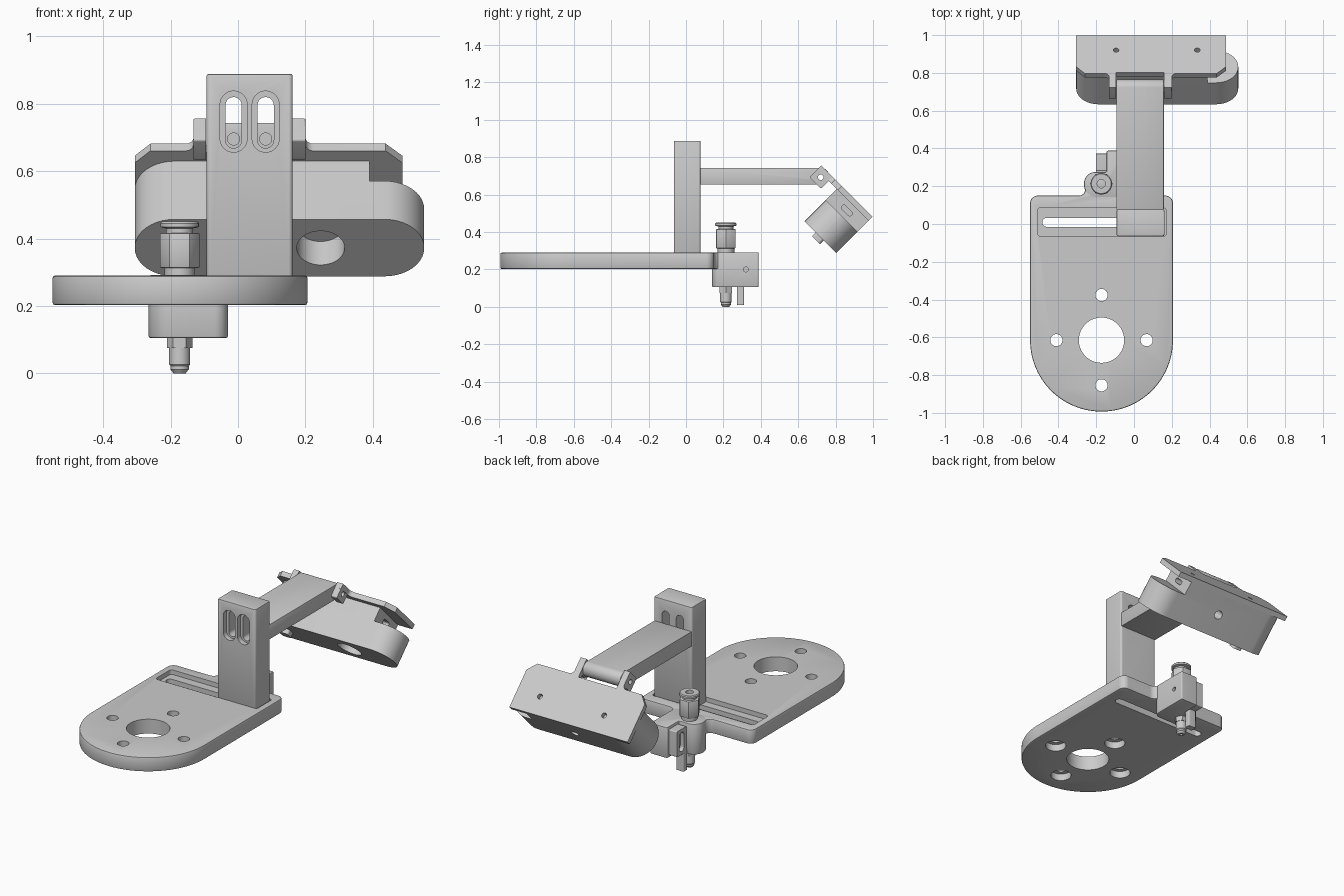
import bpy, bmesh, math
from mathutils import Matrix, Vector

if "Cube" in bpy.data.objects:
    bpy.data.objects.remove(bpy.data.objects["Cube"])

I = Matrix.Identity(4)
# local axes: ALONG_X takes (y,z) profiles, ALONG_Y takes (x,z) profiles (depth = -y)
ALONG_X = Matrix(((0, 0, 1, 0), (1, 0, 0, 0), (0, 1, 0, 0), (0, 0, 0, 1)))
ALONG_Y = Matrix.Rotation(math.pi / 2, 4, 'X')
# tilted head frame, origin on the hinge pin
HEAD = Matrix.Translation((0, 0.72, 0.693)) @ Matrix.Rotation(-math.pi / 4, 4, 'X')


def rounded(pts, seg=10):
    """Polygon from (x, y[, radius]) corners with filleted arcs."""
    out = []
    for i, p in enumerate(pts):
        c = Vector(p[:2])
        r = p[2] if len(p) > 2 else 0
        if not r:
            out.append(c)
            continue
        d1 = (Vector(pts[i - 1][:2]) - c).normalized()
        d2 = (Vector(pts[(i + 1) % len(pts)][:2]) - c).normalized()
        half = d1.angle(d2) / 2
        mid = c + (d1 + d2).normalized() * (r / math.sin(half))
        t = r / math.tan(half)
        a, b = c + d1 * t - mid, c + d2 * t - mid
        a0 = math.atan2(a.y, a.x)
        da = (math.atan2(b.y, b.x) - a0 + math.pi) % (2 * math.pi) - math.pi
        for k in range(seg + 1):
            w = a0 + da * k / seg
            out.append(mid + Vector((math.cos(w), math.sin(w))) * r)
    return out


def rect(x0, x1, y0, y1, r=0):
    return rounded([(x0, y0, r), (x1, y0, r), (x1, y1, r), (x0, y1, r)])


def circle(x, y, r, n=40):
    return [Vector((x + r * math.cos(2 * math.pi * k / n), y + r * math.sin(2 * math.pi * k / n)))
            for k in range(n)]


def apply_mod(ob, mod):
    bpy.ops.object.select_all(action='DESELECT')
    bpy.context.view_layer.objects.active = ob
    ob.select_set(True)
    bpy.ops.object.modifier_apply(modifier=mod.name)


def prism(name, outline, lo, hi, mat=I, bevel=0):
    bm = bmesh.new()
    f = bm.faces.new([bm.verts.new((p.x, p.y, lo)) for p in outline])
    ext = bmesh.ops.extrude_face_region(bm, geom=[f])['geom']
    bmesh.ops.translate(bm, vec=(0, 0, hi - lo), verts=[v for v in ext if isinstance(v, bmesh.types.BMVert)])
    bmesh.ops.remove_doubles(bm, verts=bm.verts, dist=1e-5)
    bmesh.ops.recalc_face_normals(bm, faces=bm.faces)
    bm.transform(mat)
    me = bpy.data.meshes.new(name)
    bm.to_mesh(me)
    bm.free()
    ob = bpy.data.objects.new(name, me)
    bpy.context.collection.objects.link(ob)
    if bevel:
        m = ob.modifiers.new('bevel', 'BEVEL')
        m.width, m.segments, m.limit_method, m.angle_limit = bevel, 2, 'ANGLE', math.radians(40)
        apply_mod(ob, m)
    return ob


def boolean(ob, outline, lo, hi, mat=I, op='DIFFERENCE'):
    tool = prism('cutter', outline, lo, hi, mat)
    tool.hide_render = True
    m = ob.modifiers.new('bool', 'BOOLEAN')
    m.object, m.operation, m.solver = tool, op, 'EXACT'
    apply_mod(ob, m)
    bpy.data.objects.remove(tool)


def lathe(name, x, y, profile, n=32):
    """Turned part from (radius, z) points; first and last radius may be 0."""
    bm = bmesh.new()
    vs = [bm.verts.new((r, 0, z)) for r, z in profile]
    es = [bm.edges.new(e) for e in zip(vs, vs[1:])]
    bmesh.ops.spin(bm, geom=vs + es, axis=(0, 0, 1), cent=(0, 0, 0), steps=n, angle=2 * math.pi)
    bmesh.ops.remove_doubles(bm, verts=bm.verts, dist=1e-5)
    bmesh.ops.recalc_face_normals(bm, faces=bm.faces)
    me = bpy.data.meshes.new(name)
    bm.to_mesh(me)
    bm.free()
    ob = bpy.data.objects.new(name, me)
    ob.location = (x, y, 0)
    bpy.context.collection.objects.link(ob)


# base plate with round end, sliding slot and bolt circle
CX, CY = -0.172, -0.615
plate = prism('base_plate', rounded([
    (-0.55, -0.993, 0.3775), (0.206, -0.993, 0.3775), (0.206, 0.15, 0.04), (-0.035, 0.15, 0.04),
    (-0.035, 0.22), (-0.258, 0.22), (-0.258, 0.15, 0.035), (-0.55, 0.15, 0.04)], 24), 0.203, 0.29, bevel=0.007)
boolean(plate, circle(CX, CY, 0.12, 64), 0.1, 0.4)
for k in range(4):
    hx, hy = CX + 0.239 * math.cos(k * math.pi / 2), CY + 0.239 * math.sin(k * math.pi / 2)
    boolean(plate, circle(hx, hy, 0.032), 0.1, 0.4)
    boolean(plate, circle(hx, hy, 0.058), 0.1, 0.245)
boolean(plate, rect(-0.51, 0.17, -0.065, 0.085, 0.015), 0.262, 0.4)
boolean(plate, rect(-0.485, 0.14, -0.015, 0.032, 0.023), 0.1, 0.4)

# boss holding the nozzle, with rear clamp flange
boss = prism('nozzle_boss', rounded([
    (-0.265, 0.14, 0.07), (-0.03, 0.14, 0.04), (-0.03, 0.388, 0.008), (-0.145, 0.388, 0.008),
    (-0.145, 0.275), (-0.185, 0.275, 0.01), (-0.265, 0.275, 0.06)]), 0.105, 0.2912, bevel=0.006)
boolean(boss, circle(0.32, 0.2, 0.013, 24), -0.2, 0.1, ALONG_X)

# switch body beside the flange, with its hanging foot
switch = prism('switch_body', rect(0.28, 0.372, 0.12, 0.275, 0.006), -0.2, -0.143, ALONG_X)
boolean(switch, rect(0.305, 0.35, 0.14, 0.255, 0.022), -0.25, -0.175, ALONG_X)
prism('switch_foot', rect(-0.2, -0.15, 0.273, 0.31, 0.006), 0.01, 0.13)

# nozzle and threaded tube fitting
NX, NY = -0.173, 0.213
lathe('fitting_top', NX, NY, [(0, 0.38), (0.022, 0.38), (0.022, 0.45), (0.052, 0.45), (0.057, 0.445),
                              (0.057, 0.434), (0.04, 0.43), (0.04, 0.41), (0, 0.41)])
prism('fitting_hex', circle(NX, NY, 0.06, 6), 0.313, 0.416, bevel=0.004)
lathe('fitting_neck', NX, NY, [(0, 0.28), (0.045, 0.28), (0.045, 0.32), (0, 0.32)])
prism('nozzle_hex', circle(NX, NY, 0.038, 6), 0.075, 0.11)
lathe('nozzle_tip', NX, NY, [(0, 0.08), (0.031, 0.08), (0.031, 0.027), (0.027, 0.022), (0.027, 0.012),
                             (0.018, 0), (0.008, 0), (0.008, 0.02), (0, 0.02)])

# upright column with two stepped slots
column = prism('column', rect(-0.093, 0.162, -0.065, 0.078, 0.012), 0.262, 0.888, bevel=0.006)
for sx in (-0.013, 0.082):
    boolean(column, rect(sx - 0.024, sx + 0.024, 0.668, 0.819, 0.0235), -0.2, 0.2, ALONG_Y)
    boolean(column, rect(sx - 0.04, sx + 0.04, 0.656, 0.837, 0.0395), 0.035, 0.2, ALONG_Y)

# arm with rounded hinge end
arm = prism('arm', rounded([(0.077, 0.653), (0.765, 0.653, 0.044), (0.765, 0.743, 0.044), (0.077, 0.743)]),
            -0.093, 0.158, ALONG_X, 0.003)
boolean(arm, circle(0.72, 0.693, 0.015, 24), -0.3, 0.3, ALONG_X)
for sx in (-0.013, 0.082):
    boolean(arm, circle(sx, 0.695, 0.018, 24), -0.25, 0.0, ALONG_Y)

# tilted sensor head: stadium body, stepped at the right end
body = prism('head_body', rect(-0.306, 0.552, 0.106, 0.345, 0.118), -0.228, 0.018, HEAD)
boolean(body, rect(0.39, 0.7, 0.0, 0.5), -0.067, 0.1, HEAD)
boolean(body, circle(0.245, 0.226, 0.071, 48), -0.3, -0.13, HEAD)
boolean(body, rect(0.19, 0.26, -0.04, -0.013, 0.013), 0.34, 0.5, HEAD @ ALONG_X)
boolean(body, circle(0.12, -0.1, 0.025, 32), -0.5, -0.25, HEAD @ ALONG_Y)
prism('head_button', rect(-0.2, -0.14, 0.19, 0.25, 0.015), -0.256, -0.22, HEAD)

# head cover plate with hinge tabs
cover = prism('head_cover', rounded([
    (-0.306, 0.346), (0.487, 0.346), (0.487, 0.113), (0.438, 0.063), (0.2, 0.063, 0.025), (0.2, -0.042, 0.004),
    (0.16, -0.042), (0.16, 0.07), (-0.095, 0.07), (-0.095, -0.042), (-0.132, -0.042, 0.004),
    (-0.132, 0.063, 0.025), (-0.26, 0.063), (-0.306, 0.113)]), 0.016, 0.046, HEAD)
for hx in (-0.095, 0.335):
    boolean(cover, circle(hx, 0.238, 0.015, 24), -0.05, 0.1, HEAD)

# hinge knuckles either side of the arm
for side, x0, x1 in (('left', -0.1315, -0.0955), ('right', 0.1605, 0.1995)):
    k = prism('hinge_knuckle_' + side, rect(-0.0415, 0.045, -0.042, 0.0455, 0.008), x0, x1, HEAD @ ALONG_X)
    boolean(k, circle(0, 0, 0.015, 24), -0.3, 0.3, HEAD @ ALONG_X)

# smooth curved walls, keep edges crisp
for ob in bpy.data.objects:
    ob.select_set(True)
bpy.ops.object.shade_smooth_by_angle(angle=math.radians(25))
